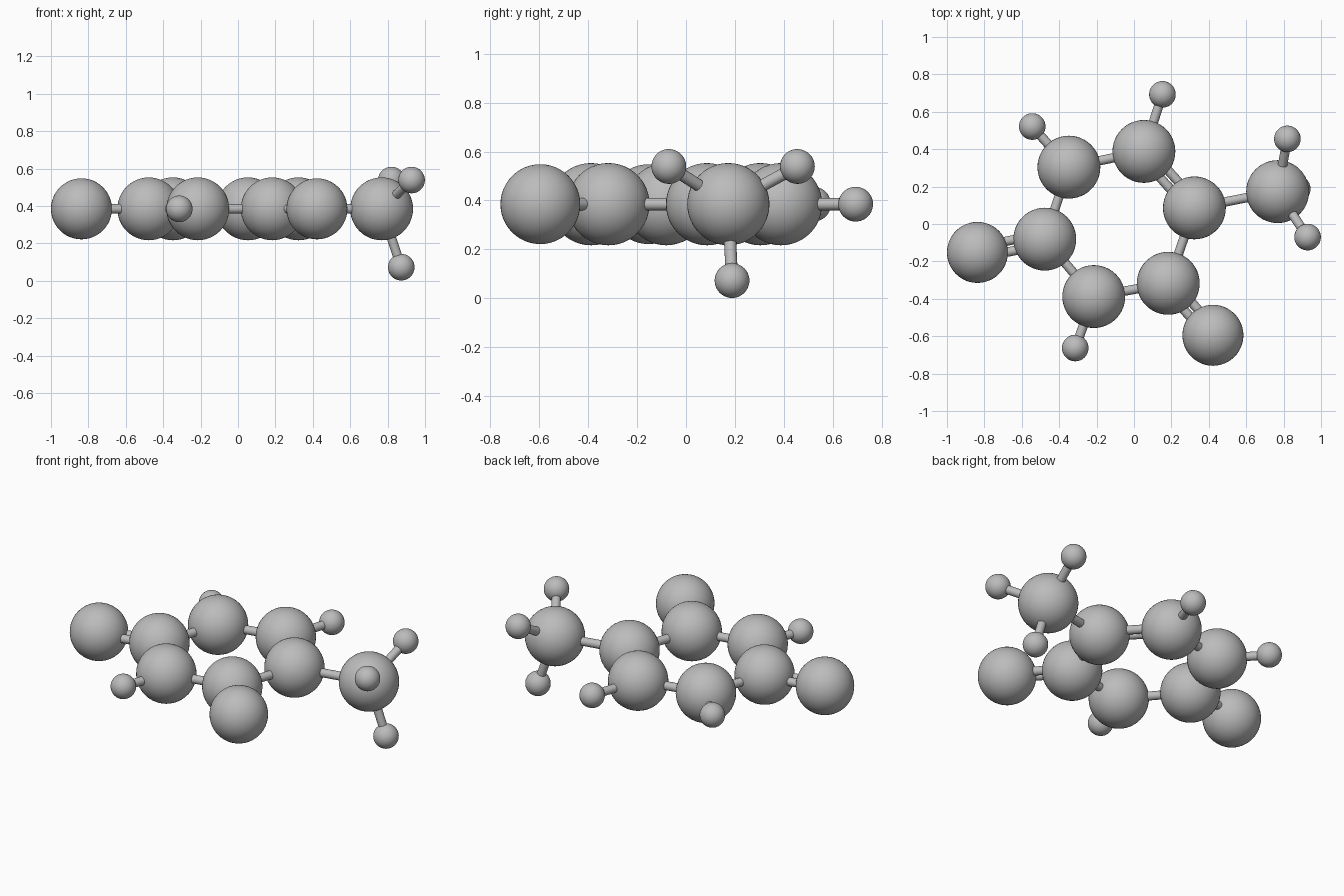
import bpy
from mathutils import Vector

if "Cube" in bpy.data.objects:
    bpy.data.objects.remove(bpy.data.objects["Cube"], do_unlink=True)

# One plain grey for everything
grey = bpy.data.materials.new("grey")
grey.use_nodes = True
colour = (0.5, 0.5, 0.5, 1)
grey.diffuse_color = colour
grey.node_tree.nodes["Principled BSDF"].inputs["Base Color"].default_value = colour

MID = 0.385
RADIUS = {"carbon": 0.168, "oxygen": 0.163, "hydrogen": 0.071}
ROD = 0.025
GAP = 0.029


def finish(name):
    ob = bpy.context.object
    ob.name = name
    ob.data.materials.append(grey)
    bpy.ops.object.shade_smooth_by_angle()


def ball(kind, name, pos):
    bpy.ops.mesh.primitive_uv_sphere_add(segments=48, ring_count=24, radius=RADIUS[kind], location=pos)
    finish(f"{name}_{kind}_ball")


def rod(name, a, b, shift=Vector()):
    d = b - a
    bpy.ops.mesh.primitive_cylinder_add(vertices=24, radius=ROD, depth=d.length,
                                        location=(a + b) / 2 + shift,
                                        rotation=d.to_track_quat("Z", "Y").to_euler())
    finish(f"{name}_rod")


def bond(name, a, b, double=False):
    if not double:
        rod(name, a, b)
        return
    # A double bond is a pair of rods side by side in the ring plane
    side = (b - a).cross(Vector((0, 0, 1))).normalized() * GAP
    rod(name + "_first", a, b, side)
    rod(name + "_second", a, b, -side)


# Ring of six balls, in order around the ring
ring = [Vector((x, y, MID)) for x, y in (
    (-0.477, -0.081), (-0.215, -0.388), (0.183, -0.317),
    (0.323, 0.086), (0.053, 0.388), (-0.348, 0.304))]
for i, p in enumerate(ring):
    ball("carbon", f"ring_{i}", p)
    bond(f"ring_bond_{i}", p, ring[(i + 1) % 6], double=(i == 3))

# Balls hanging off the ring: ring index, kind, name, x, y, double bond
for i, kind, name, x, y, double in (
        (0, "oxygen", "right_side", -0.837, -0.152, True),
        (2, "oxygen", "front", 0.422, -0.595, True),
        (1, "hydrogen", "front", -0.314, -0.663, False),
        (4, "hydrogen", "back", 0.152, 0.693, False),
        (5, "hydrogen", "back_right", -0.544, 0.521, False)):
    p = Vector((x, y, MID))
    ball(kind, name, p)
    bond(f"{name}_{kind}_bond", ring[i], p, double)

# Branch with three small balls
hub = Vector((0.768, 0.173, MID))
ball("carbon", "branch", hub)
bond("branch_bond", ring[3], hub)
for name, tip in (("upper_back", (0.82, 0.455, 0.539)),
                  ("upper_front", (0.928, -0.07, 0.539)),
                  ("lower", (0.873, 0.188, 0.073))):
    p = Vector(tip)
    ball("hydrogen", name, p)
    bond(name + "_bond", hub, p)
